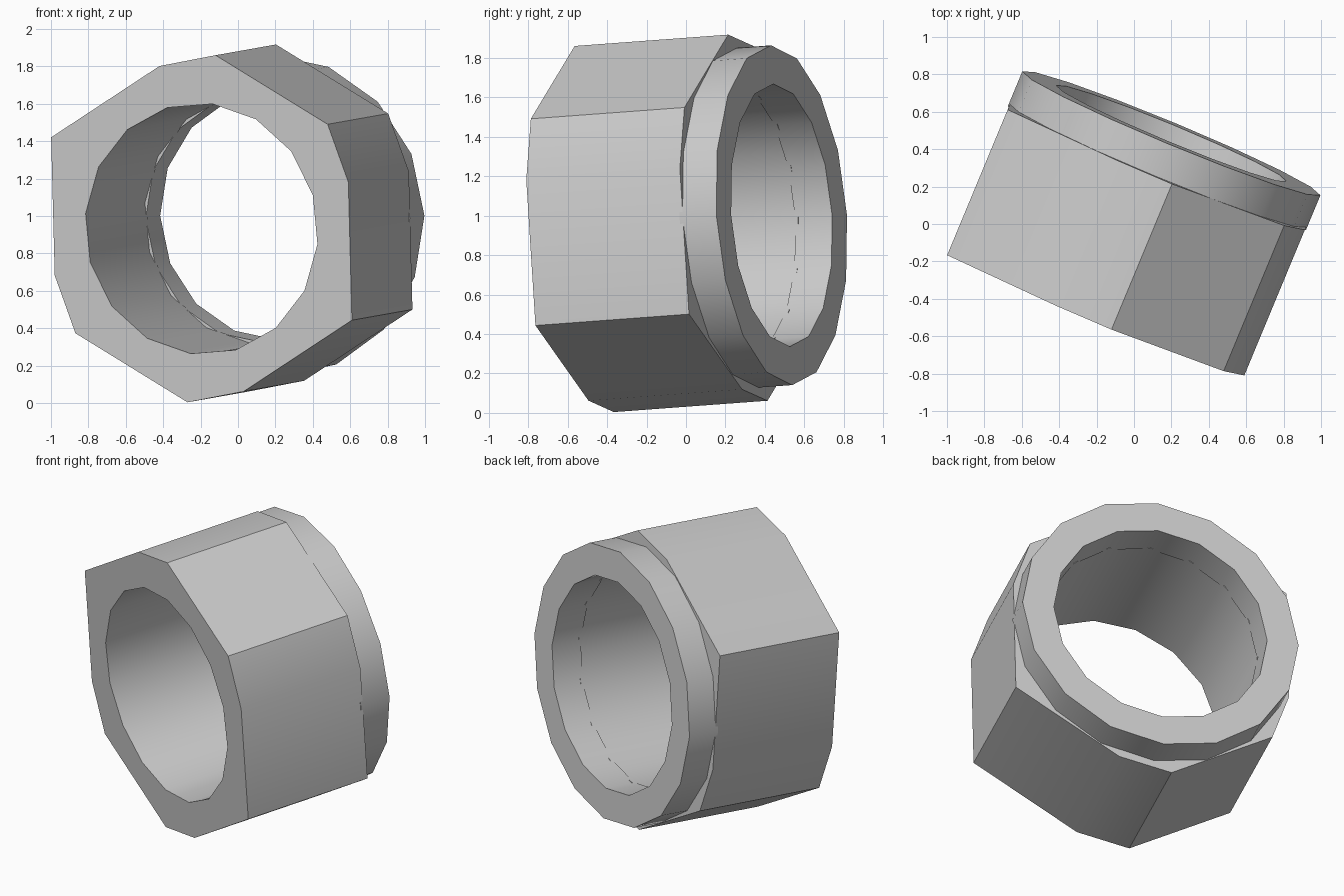
import bpy, bmesh
from math import sin, cos, radians
from mathutils import Vector, Matrix

if "Cube" in bpy.data.objects:
    bpy.data.objects.remove(bpy.data.objects["Cube"])

steel = bpy.data.materials.new("plain_grey")
steel.use_nodes = True
GREY = (0.6, 0.6, 0.6, 1)
steel.diffuse_color = GREY
steel.node_tree.nodes["Principled BSDF"].inputs["Base Color"].default_value = GREY

# Tilted frame: across, up and along the bore
along = Vector((0.383, 0.9214, 0.068)).normalized()
across = along.cross(Vector((0, 0, 1))).normalized()
up = across.cross(along)
START = Vector((-0.195, -0.465, 0.932))
SIDES = 16


def ring_points(radius, phase):
    return [(radius * cos(radians(phase + 360 * i / SIDES)),
             radius * sin(radians(phase + 360 * i / SIDES))) for i in range(SIDES)]


def hollow_prism(name, outer, inner, near, far):
    """Extruded outline with a hole through it."""
    bm = bmesh.new()

    def loop(points, depth):
        return [bm.verts.new(START + across * u + up * v + along * depth) for u, v in points]

    def wall(a, b):
        for i in range(len(a)):
            j = (i + 1) % len(a)
            bm.faces.new((a[i], a[j], b[j], b[i]))

    outs = [loop(outer, d) for d in (near, far)]
    ins = [loop(inner, d) for d in (near, far)]
    wall(*outs)
    wall(*ins)
    # End faces between outline and hole
    for o, h in zip(outs, ins):
        edges = [bm.edges.get((p[i - 1], p[i])) for p in (o, h) for i in range(len(p))]
        bmesh.ops.triangle_fill(bm, edges=edges, use_beauty=True)
    bmesh.ops.recalc_face_normals(bm, faces=bm.faces)
    mesh = bpy.data.meshes.new(name)
    bm.to_mesh(mesh)
    bm.free()
    obj = bpy.data.objects.new(name, mesh)
    bpy.context.collection.objects.link(obj)
    mesh.materials.append(steel)
    bpy.ops.object.select_all(action="DESELECT")
    obj.select_set(True)
    bpy.context.view_layer.objects.active = obj
    bpy.ops.object.shade_smooth_by_angle(angle=radians(30))


# Hexagonal body with four clipped corners, point-symmetric outline
half = [(0.857, 0.25), (0.746, 0.56), (0.107, 0.93), (-0.219, 0.872), (-0.857, 0.49)]
outline = half + [(-u, -v) for u, v in half]
hollow_prism("hex_body", outline, ring_points(0.674, -7), 0, 0.845)

# Round collar at the back
hollow_prism("collar", ring_points(0.863, 0), ring_points(0.667, 0), 0.828, 1.031)
